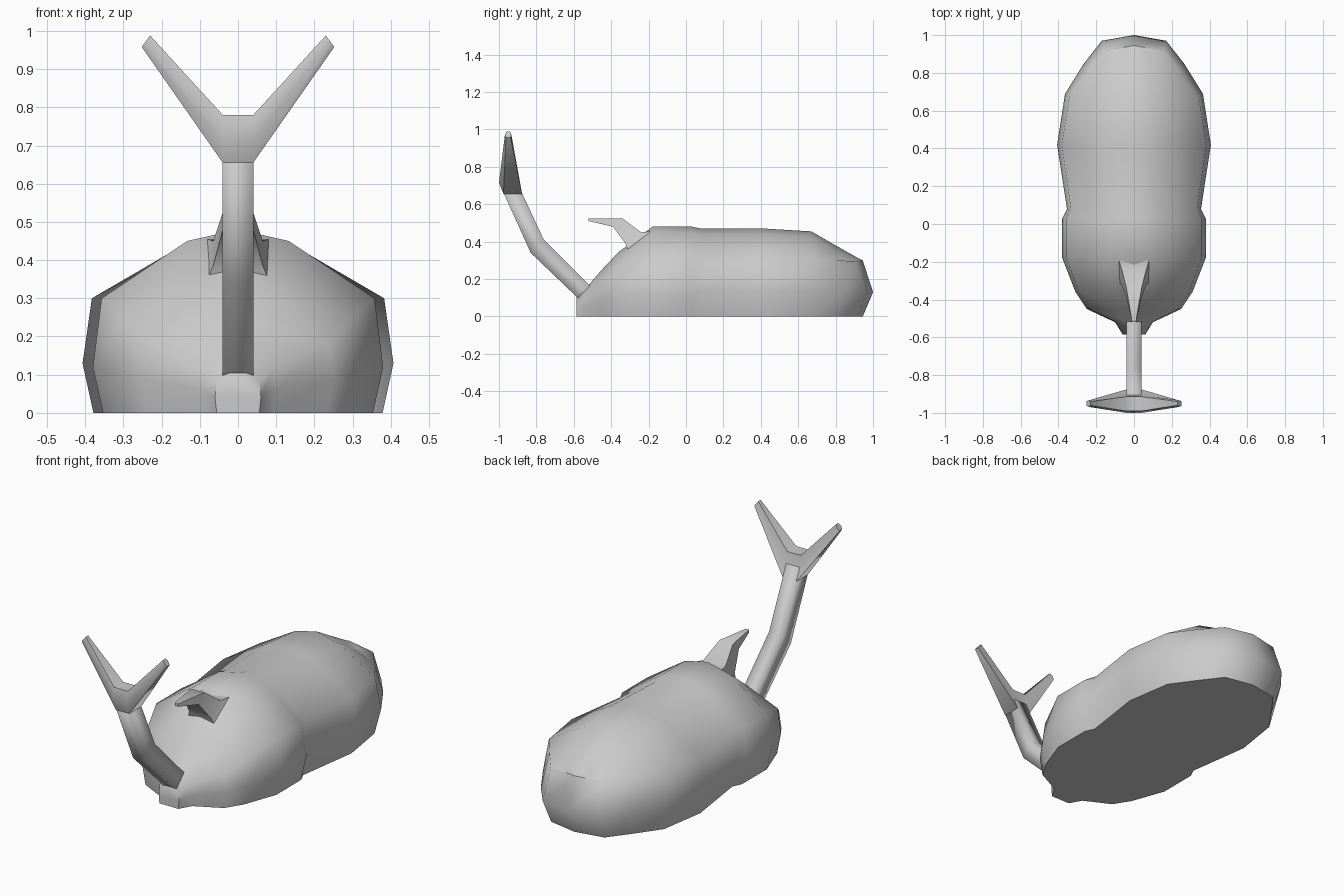
import bpy, bmesh

if "Cube" in bpy.data.objects:
    bpy.data.objects.remove(bpy.data.objects["Cube"])


def loft(name, rings, angle=1.0):
    """Skin a list of equal-length closed rings and cap both ends."""
    bm = bmesh.new()
    vs = [[bm.verts.new(p) for p in r] for r in rings]
    n = len(rings[0])
    for a, b in zip(vs, vs[1:]):
        for i in range(n):
            j = (i + 1) % n
            bm.faces.new((a[i], a[j], b[j], b[i]))
    bm.faces.new(vs[0])
    bm.faces.new(vs[-1])
    bmesh.ops.remove_doubles(bm, verts=bm.verts, dist=0.0005)
    bmesh.ops.dissolve_degenerate(bm, edges=bm.edges, dist=0.0005)
    bmesh.ops.recalc_face_normals(bm, faces=bm.faces)
    me = bpy.data.meshes.new(name)
    bm.to_mesh(me)
    bm.free()
    ob = bpy.data.objects.new(name, me)
    bpy.context.collection.objects.link(ob)
    bpy.ops.object.select_all(action='DESELECT')
    bpy.context.view_layer.objects.active = ob
    ob.select_set(True)
    bpy.ops.object.shade_smooth_by_angle(angle=angle)
    return ob


def body_ring(y, w, z1, z2, zt, dy=0.0):
    """Flat-bottomed shell section; dy pulls top and bottom forward at the tail."""
    half = [(0.93 * w, y + dy, 0), (w, y, z1), (0.94 * w, y + dy, z2),
            (0.35 * w, y + dy, zt - 0.03 * min(1, w / 0.3)), (0, y + dy, zt)]
    return half + [(-x, yy, z) for x, yy, z in reversed(half[:-1])]


# Body: head nub, front shield, notch, wing cases, rounded tail
sections = [
    (-0.585, 0.06, 0.04, 0.08, 0.11),
    (-0.52, 0.10, 0.06, 0.12, 0.17),
    (-0.45, 0.25, 0.09, 0.18, 0.25),
    (-0.36, 0.31, 0.11, 0.24, 0.345),
    (-0.18, 0.38, 0.12, 0.30, 0.48),
    (0.03, 0.38, 0.12, 0.30, 0.48),
    (0.08, 0.355, 0.13, 0.30, 0.47),
    (0.42, 0.407, 0.13, 0.30, 0.47),
    (0.69, 0.365, 0.13, 0.30, 0.455, -0.02),
    (0.85, 0.265, 0.13, 0.30, 0.38, -0.05),
    (0.97, 0.17, 0.13, 0.295, 0.315, -0.055),
    (1.0, 0.0, 0.13, 0.30, 0.30, -0.055),
]
loft("body", [body_ring(*s) for s in sections])


def bar_ring(top, bottom, w):
    """Four-sided section from an upper and lower (y, z) point."""
    return [(-w, *top), (w, *top), (w, *bottom), (-w, *bottom)]


# Short horn on the front shield
loft("back_horn", [
    bar_ring((-0.19, 0.455), (-0.31, 0.35), 0.08),
    bar_ring((-0.24, 0.45), (-0.32, 0.385), 0.065),
    bar_ring((-0.34, 0.525), (-0.39, 0.48), 0.04),
    bar_ring((-0.52, 0.525), (-0.52, 0.51), 0.01)])

# Long curved head horn
loft("head_horn", [
    bar_ring((-0.47, 0.12), (-0.55, 0.07), 0.04),
    bar_ring((-0.52, 0.17), (-0.59, 0.11), 0.04),
    bar_ring((-0.76, 0.41), (-0.83, 0.34), 0.04),
    bar_ring((-0.905, 0.72), (-1.0, 0.715), 0.04)], 1.6)


# Forked end of the head horn
def fork_ring(s, pts):
    return [(s * x, y, z) for x, y, z in pts]


root = [(0.04, -0.976, 0.655), (0.04, -1.0, 0.715), (0.04, -0.99, 0.78),
        (0.04, -0.914, 0.78), (0.04, -0.905, 0.72), (0.04, -0.876, 0.655)]
tip = [(0.252, -0.962, 0.958), (0.241, -0.968, 0.973), (0.23, -0.96, 0.988),
       (0.23, -0.94, 0.988), (0.241, -0.934, 0.973), (0.252, -0.938, 0.958)]
loft("horn_fork", [fork_ring(-1, tip), fork_ring(-1, root),
                   fork_ring(1, root), fork_ring(1, tip)])
